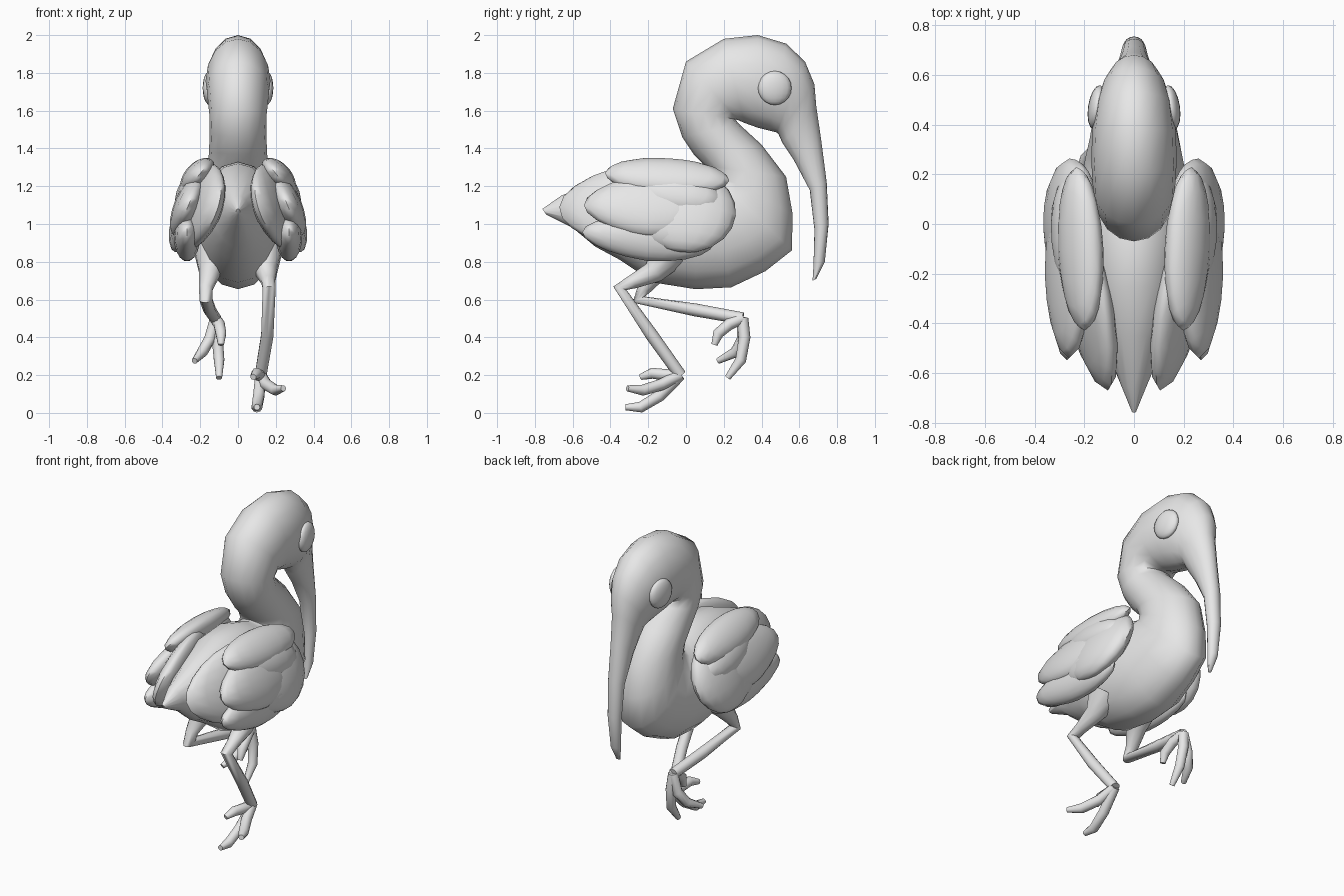
import bpy, bmesh, math
from mathutils import Matrix, Vector, Euler

cube = bpy.data.objects.get("Cube")
if cube:
    bpy.data.objects.remove(cube, do_unlink=True)

GREY = (0.8, 0.8, 0.8, 1)
clay = bpy.data.materials.new("light grey")
clay.diffuse_color = GREY
clay.use_nodes = True
for node in clay.node_tree.nodes:
    if node.type == "BSDF_PRINCIPLED":
        node.inputs["Base Color"].default_value = GREY


def finish(name, bm, smooth_angle=60):
    """Turn a bmesh into a smooth shaded object."""
    bmesh.ops.recalc_face_normals(bm, faces=bm.faces)
    mesh = bpy.data.meshes.new(name)
    bm.to_mesh(mesh)
    bm.free()
    mesh.materials.append(clay)
    obj = bpy.data.objects.new(name, mesh)
    bpy.context.collection.objects.link(obj)
    bpy.ops.object.select_all(action="DESELECT")
    obj.select_set(True)
    bpy.context.view_layer.objects.active = obj
    bpy.ops.object.shade_smooth_by_angle(angle=math.radians(smooth_angle))


def bridge(bm, rings):
    """Skin a row of vertex rings and close both ends."""
    count = len(rings[0])
    for low, high in zip(rings, rings[1:]):
        for i in range(count):
            j = (i + 1) % count
            bm.faces.new((low[i], low[j], high[j], high[i]))
    bm.faces.new(rings[0])
    bm.faces.new(rings[-1])


def loft(name, sections, sides=16):
    """Elliptical sections: back point (y, z), front point (y, z), half width."""
    bm = bmesh.new()
    rings = []
    for ay, az, by, bz, width in sections:
        back, front = Vector((0, ay, az)), Vector((0, by, bz))
        middle, half = (back + front) / 2, (back - front) / 2
        ring = []
        for i in range(sides):
            a = math.tau * i / sides
            ring.append(bm.verts.new(middle + half * math.cos(a)
                                     + Vector((width * math.sin(a), 0, 0))))
        rings.append(ring)
    bridge(bm, rings)
    finish(name, bm)


def limb(bm, points, radii, sides=10):
    """Round tapering tube through a few points."""
    points = [Vector(p) for p in points]
    rings = []
    for k, (p, r) in enumerate(zip(points, radii)):
        before, after = points[max(k - 1, 0)], points[min(k + 1, len(points) - 1)]
        along = ((p - before).normalized() + (after - p).normalized()).normalized()
        u = along.cross(Vector((1, 0, 0))).normalized()
        v = along.cross(u)
        rings.append([bm.verts.new(p + r * (u * math.cos(math.tau * i / sides)
                                            + v * math.sin(math.tau * i / sides)))
                      for i in range(sides)])
    bridge(bm, rings)


def lobe(name, centre, radii, turn=(0, 0, 0), side=1, taper=0.0):
    """Flattened ellipsoid, narrowed to the rear, mirrored for side -1."""
    bm = bmesh.new()
    bmesh.ops.create_uvsphere(bm, u_segments=16, v_segments=10, radius=1)
    for v in bm.verts:
        v.co.z *= 1 - taper * max(0, -v.co.y)
    place = Matrix.LocRotScale(Vector(centre), Euler(turn), Vector(radii))
    bm.transform(Matrix.Diagonal((side, 1, 1, 1)) @ place)
    finish(name, bm)


# Body, neck, head and beak in one skin, from the tail to the beak tip
loft("body_and_head", [
    (-.76, 1.08, -.74, 1.05, .01),
    (-.66, 1.15, -.60, .98, .06),
    (-.45, 1.24, -.48, .88, .13),
    (-.25, 1.32, -.35, .81, .19),
    (-.05, 1.33, -.17, .69, .22),
    (.06, 1.30, .05, .655, .225),
    (.1, 1.285, .24, .665, .215),
    (.12, 1.28, .42, .75, .195),
    (.13, 1.28, .56, .86, .178),
    (.125, 1.285, .565, 1.05, .168),
    (.10, 1.31, .53, 1.25, .16),
    (.04, 1.37, .40, 1.42, .153),
    (-.02, 1.46, .28, 1.53, .15),
    (-.07, 1.61, .26, 1.555, .152),
    (0, 1.86, .275, 1.55, .165),
    (.20, 1.98, .31, 1.535, .172),
    (.38, 2, .38, 1.51, .168),
    (.53, 1.955, .44, 1.495, .152),
    (.63, 1.86, .48, 1.485, .128),
    (.68, 1.74, .49, 1.475, .102),
    (.69, 1.62, .51, 1.43, .08),
    (.715, 1.45, .57, 1.34, .063),
    (.745, 1.22, .655, 1.18, .05),
    (.755, 1, .68, .97, .042),
    (.735, .8, .675, .78, .03),
    (.69, .71, .67, .70, .012),
])

# Wings as overlapping feather lobes, and eyes, on both sides
for tag, side in (("a", 1), ("b", -1)):
    lobe("wing_front_" + tag, (.25, 0, 1.07), (.088, .265, .235), (-.1, -.36, 0), side)
    lobe("wing_shoulder_" + tag, (.245, -.06, 1.17), (.075, .25, .12), (-.2, -.5, 0), side)
    lobe("wing_lower_front_" + tag, (.285, -.05, .97), (.075, .23, .12), (-.1, -.1, 0), side)
    lobe("wing_middle_" + tag, (.262, -.2, 1.1), (.075, .34, .18), (0, -.4, 0), side, .25)
    lobe("wing_lower_rear_" + tag, (.27, -.2, .93), (.07, .35, .125), (-.08, 0, 0), side, .2)
    lobe("wing_inner_feather_" + tag, (.19, -.29, 1.09), (.075, .39, .235), (0, -.3, -.22), side, .2)
    lobe("wing_top_" + tag, (.215, -.1, 1.25), (.07, .33, .115), (-.08, -.7, 0), side)
    lobe("eye_" + tag, (.15, .47, 1.72), (.035, .09, .09), (0, 0, .15), side)


def leg(name, joints, toes):
    """Thigh to ankle tube with toes fanning out from the ankle."""
    bm = bmesh.new()
    limb(bm, joints, (.11, .06, .038, .036, .034, .032))
    for toe in toes:
        limb(bm, [joints[-1]] + toe, (.03, .031, .029, .016))
    finish(name, bm)


leg("standing_leg",
    [(.13, -.1, .85), (.15, -.17, .745), (.16, -.28, .695), (.165, -.35, .66),
     (.155, -.18, .41), (.12, -.03, .2)],
    [[(.11, -.14, .09), (.10, -.24, .03), (.10, -.32, .03)],
     [(.15, -.13, .15), (.2, -.23, .12), (.24, -.31, .13)],
     [(.11, -.1, .2), (.1, -.18, .21), (.08, -.24, .19)]])

leg("raised_leg",
    [(-.13, -.1, .85), (-.15, -.16, .745), (-.17, -.22, .66), (-.17, -.25, .6),
     (-.15, .05, .545), (-.12, .3, .5)],
    [[(-.11, .31, .4), (-.1, .29, .28), (-.1, .22, .185)],
     [(-.15, .3, .39), (-.19, .26, .32), (-.23, .17, .275)],
     [(-.1, .23, .47), (-.09, .17, .42), (-.09, .15, .36)]])
